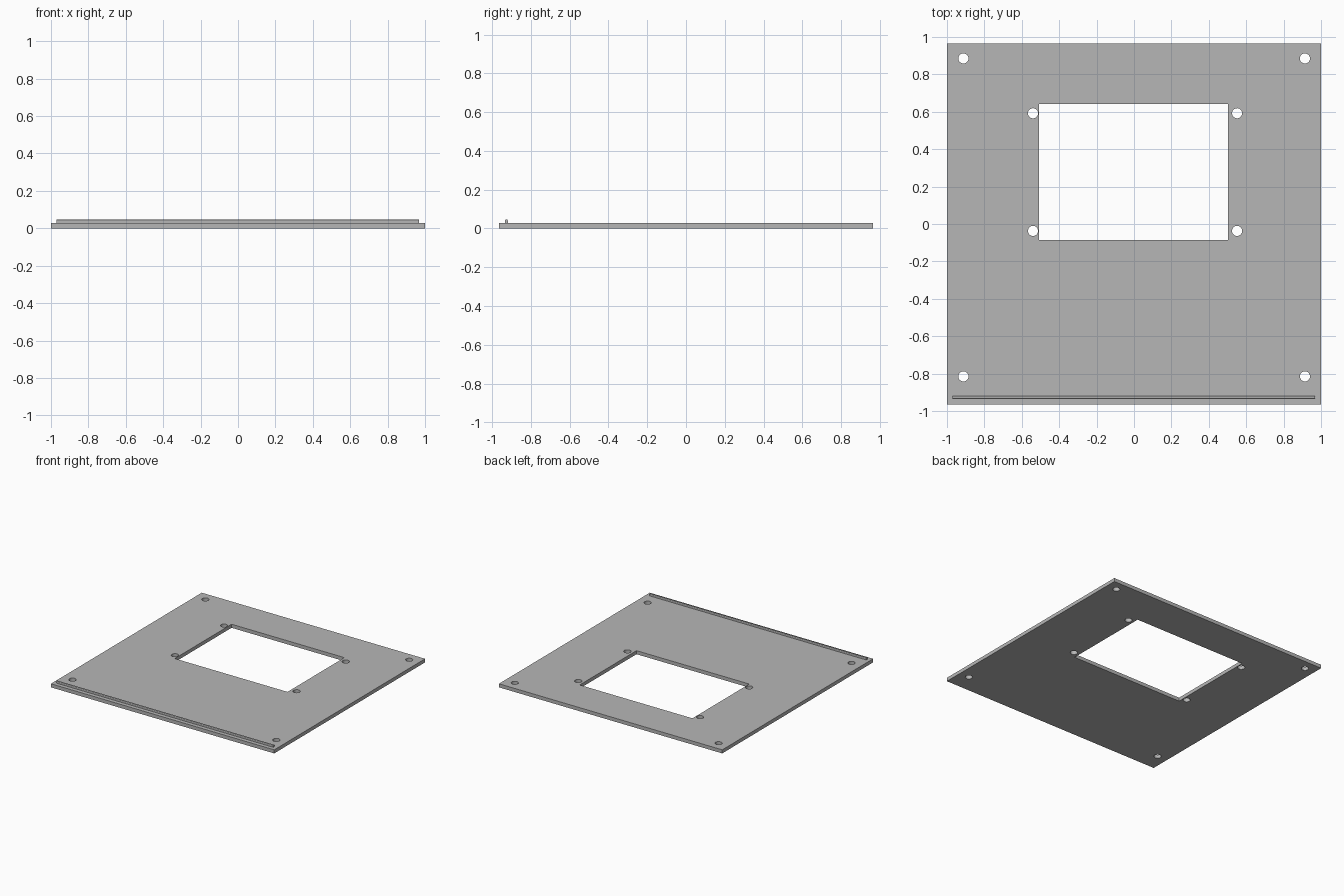
import bpy
import bmesh
from mathutils import Matrix

if "Cube" in bpy.data.objects:
    bpy.data.objects.remove(bpy.data.objects["Cube"], do_unlink=True)

THICK = 0.029
HOLE_R = 0.027

grey = bpy.data.materials.new("plain grey")
grey.use_nodes = True
colour = (0.47, 0.47, 0.47, 1)
grey.diffuse_color = colour
grey.node_tree.nodes["Principled BSDF"].inputs["Base Color"].default_value = colour


def add_box(bm, x0, x1, y0, y1, z0, z1):
    size = Matrix.Diagonal((x1 - x0, y1 - y0, z1 - z0, 1))
    centre = Matrix.Translation(((x0 + x1) / 2, (y0 + y1) / 2, (z0 + z1) / 2))
    return bmesh.ops.create_cube(bm, size=1, matrix=centre @ size)["verts"]


def make_object(name, bm):
    mesh = bpy.data.meshes.new(name)
    bm.to_mesh(mesh)
    bm.free()
    mesh.materials.append(grey)
    obj = bpy.data.objects.new(name, mesh)
    bpy.context.collection.objects.link(obj)
    return obj


# Flat panel
bm = bmesh.new()
add_box(bm, -1, 1, -0.965, 0.965, 0, THICK)
panel = make_object("panel", bm)

# Window opening and screw holes, all cut at once
bm = bmesh.new()
add_box(bm, -0.507, 0.503, -0.085, 0.642, -0.1, 0.1)
corner_holes = [(x, y) for x in (-0.912, 0.914) for y in (-0.815, 0.885)]
window_holes = [(x, y) for x in (-0.54, 0.551) for y in (-0.037, 0.592)]
for x, y in corner_holes + window_holes:
    bmesh.ops.create_cone(bm, cap_ends=True, segments=32, radius1=HOLE_R,
                          radius2=HOLE_R, depth=0.2,
                          matrix=Matrix.Translation((x, y, 0)))
cutter = make_object("opening_cutter", bm)
cutter.hide_render = True

cut = panel.modifiers.new("openings", "BOOLEAN")
cut.operation = "DIFFERENCE"
cut.solver = "EXACT"
cut.object = cutter
bpy.context.view_layer.objects.active = panel
panel.select_set(True)
bpy.ops.object.modifier_apply(modifier=cut.name)
bpy.data.objects.remove(cutter, do_unlink=True)
bpy.ops.object.shade_smooth_by_angle()

# Thin ridge with rounded top edges along the front
bm = bmesh.new()
add_box(bm, -0.971, 0.969, -0.933, -0.919, THICK - 0.005, 0.046)
top_edges = [e for e in bm.edges
             if all(v.co.z > 0.04 for v in e.verts)
             and abs(e.verts[0].co.x - e.verts[1].co.x) > 1]
bmesh.ops.bevel(bm, geom=top_edges, offset=0.005, segments=3, profile=0.5,
                affect="EDGES")
make_object("front_ridge", bm)
